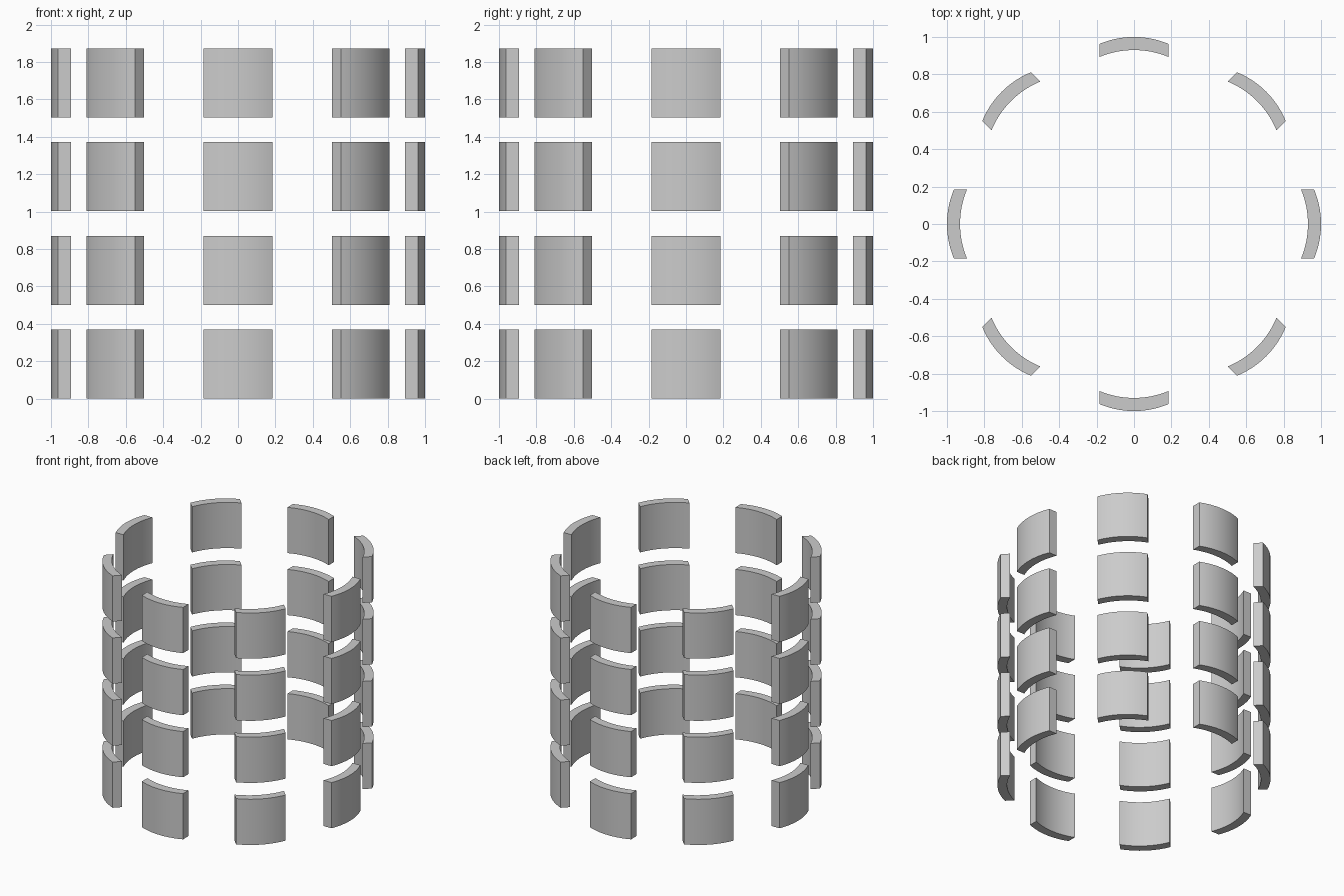
import bpy, bmesh, math

if "Cube" in bpy.data.objects:
    bpy.data.objects.remove(bpy.data.objects["Cube"])

ROWS, COLS, SEGS = 4, 8, 16
HALF_W, HEIGHT, PITCH = 0.184, 0.369, 0.501
OUTER, THICK, SAG = 1.0, 0.07, 0.037
BEND_R = (HALF_W ** 2 + SAG ** 2) / (2 * SAG)


def arc(front):
    """Plan curve of one panel face, bulging towards -y."""
    half = math.asin(HALF_W / BEND_R)
    pts = []
    for i in range(SEGS + 1):
        a = -half + 2 * half * i / SEGS
        pts.append((BEND_R * math.sin(a), -front + BEND_R * (1 - math.cos(a))))
    return pts


# Curved panel: extruded plan profile with ends cut parallel
bm = bmesh.new()
profile = arc(OUTER) + arc(OUTER - THICK)[::-1]
face = bm.faces.new([bm.verts.new((x, y, 0)) for x, y in profile])
ext = bmesh.ops.extrude_face_region(bm, geom=[face])
bmesh.ops.translate(bm, vec=(0, 0, HEIGHT),
                    verts=[v for v in ext["geom"] if isinstance(v, bmesh.types.BMVert)])
bmesh.ops.recalc_face_normals(bm, faces=bm.faces)
mesh = bpy.data.meshes.new("curved_panel")
bm.to_mesh(mesh)
bm.free()

# Rings of panels sharing the same mesh
for row in range(ROWS):
    for col in range(COLS):
        panel = bpy.data.objects.new(f"panel_row{row + 1}_{col + 1}", mesh)
        bpy.context.collection.objects.link(panel)
        panel.location.z = row * PITCH
        panel.rotation_euler.z = col * math.tau / COLS

# Smooth curved faces, sharp panel edges
bpy.context.view_layer.objects.active = panel
panel.select_set(True)
bpy.ops.object.shade_smooth_by_angle(angle=math.radians(30))
